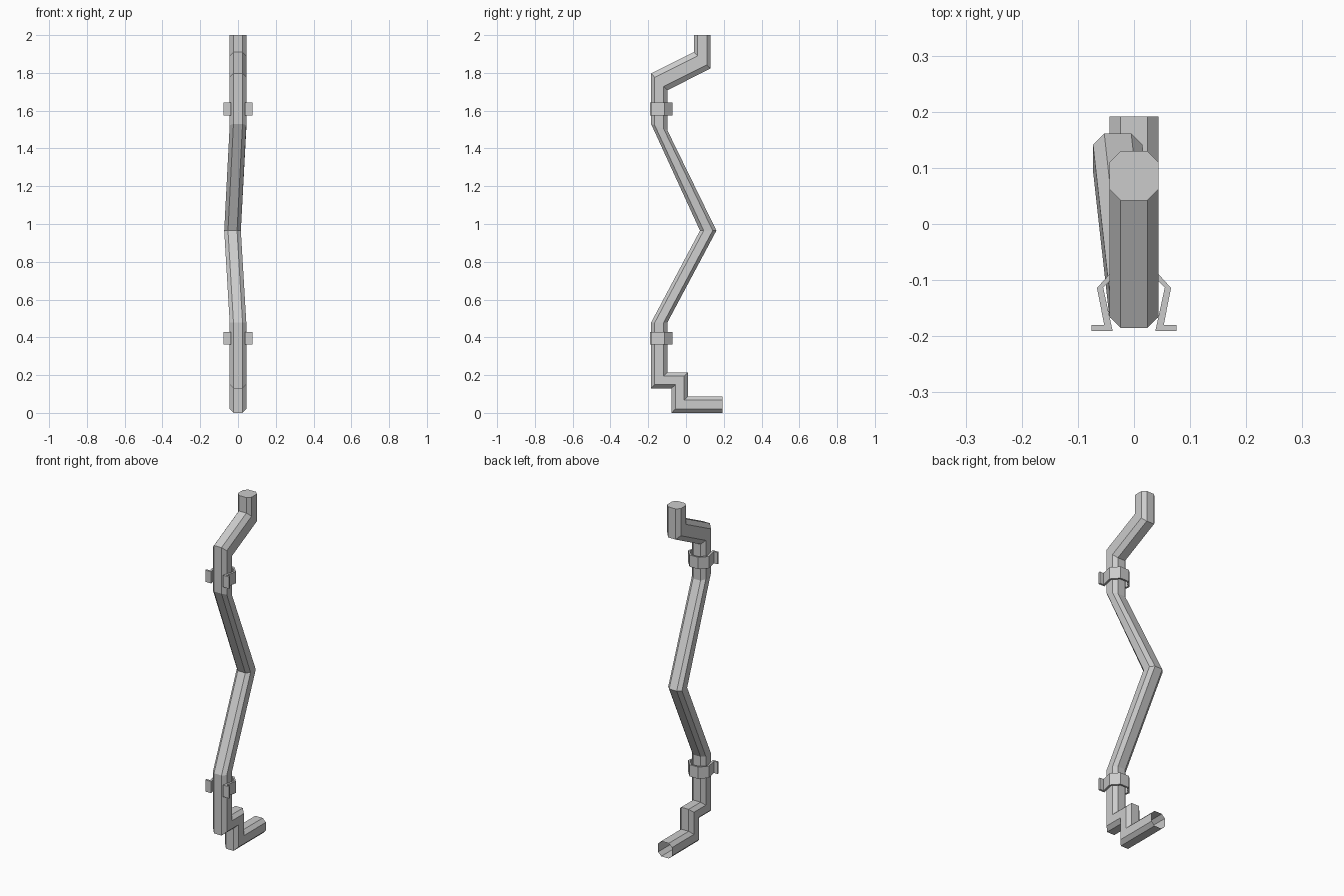
import bpy, bmesh

if "Cube" in bpy.data.objects:
    bpy.data.objects.remove(bpy.data.objects["Cube"])

R, C = 0.044, 0.024  # half width and half flat of the eight-sided pipe
OCT = [(C, -R), (R, -C), (R, C), (C, R), (-C, R), (-R, C), (-R, -C), (-C, -R)]


def finish(name, bm):
    bmesh.ops.recalc_face_normals(bm, faces=bm.faces)
    me = bpy.data.meshes.new(name)
    bm.to_mesh(me)
    bm.free()
    ob = bpy.data.objects.new(name, me)
    bpy.context.collection.objects.link(ob)
    return ob


# Pipe: each bend gives x offset and the two (y, z) ends of its mitre line
BENDS = [
    (0, (0.042, 2.0), (0.13, 2.0)),
    (0, (0.042, 1.91), (0.13, 1.823)),
    (0, (-0.185, 1.797), (-0.099, 1.708)),
    (0, (-0.185, 1.53), (-0.099, 1.497)),
    (-0.029, (0.074, 0.965), (0.161, 0.965)),
    (0, (-0.185, 0.478), (-0.099, 0.478)),
    (0, (-0.185, 0.13), (-0.099, 0.215)),
    (0, (-0.076, 0.13), (0.01, 0.215)),
    (0, (-0.076, 0.0), (0.01, 0.088)),
    (0, (0.192, 0.0), (0.192, 0.088)),
]
bm = bmesh.new()
rings = []
for cx, a, b in BENDS:
    ring = []
    for u, v in OCT:
        t = (v + R) / (2 * R)
        ring.append(bm.verts.new((cx + u, a[0] + (b[0] - a[0]) * t, a[1] + (b[1] - a[1]) * t)))
    rings.append(ring)
for r0, r1 in zip(rings, rings[1:]):
    for i in range(8):
        j = (i + 1) % 8
        bm.faces.new((r0[i], r0[j], r1[j], r1[i]))
bm.faces.new(rings[0])  # closed top, the outlet stays open
finish("drain_pipe", bm)

# Clamps: half outline of the strap (outer, inner), mirrored and given height
OUTER = [(0.076, -0.191), (0.076, -0.18), (0.053, -0.18), (0.066, -0.114), (0.028, -0.072)]
INNER = [(0.038, -0.191), (0.038, -0.191), (0.038, -0.191), (0.055, -0.113), (0.022, -0.082)]
INNER = [INNER[0]] + INNER[3:]
H = 0.068


def clamp(name, z):
    bm = bmesh.new()
    # plan quads from the ear, along the side, to the back strap
    ear = [OUTER[0], OUTER[1], OUTER[2], INNER[0]]
    side = [OUTER[2], OUTER[3], INNER[1], INNER[0]]
    corner = [OUTER[3], OUTER[4], INNER[2], INNER[1]]
    back = [OUTER[4], (-OUTER[4][0], OUTER[4][1]), (-INNER[2][0], INNER[2][1]), INNER[2]]
    quads = [back]
    for q in (ear, side, corner):
        quads += [q, [(-x, y) for x, y in reversed(q)]]
    for q in quads:
        bm.faces.new([bm.verts.new((x, y, z - H / 2)) for x, y in q])
    bmesh.ops.remove_doubles(bm, verts=bm.verts, dist=0.0005)
    bmesh.ops.recalc_face_normals(bm, faces=bm.faces)
    ext = bmesh.ops.extrude_face_region(bm, geom=bm.faces[:], use_keep_orig=True)
    top = [g for g in ext["geom"] if isinstance(g, bmesh.types.BMVert)]
    bmesh.ops.translate(bm, verts=top, vec=(0, 0, H))
    finish(name, bm)


clamp("upper_clamp", 1.609)
clamp("lower_clamp", 0.395)
